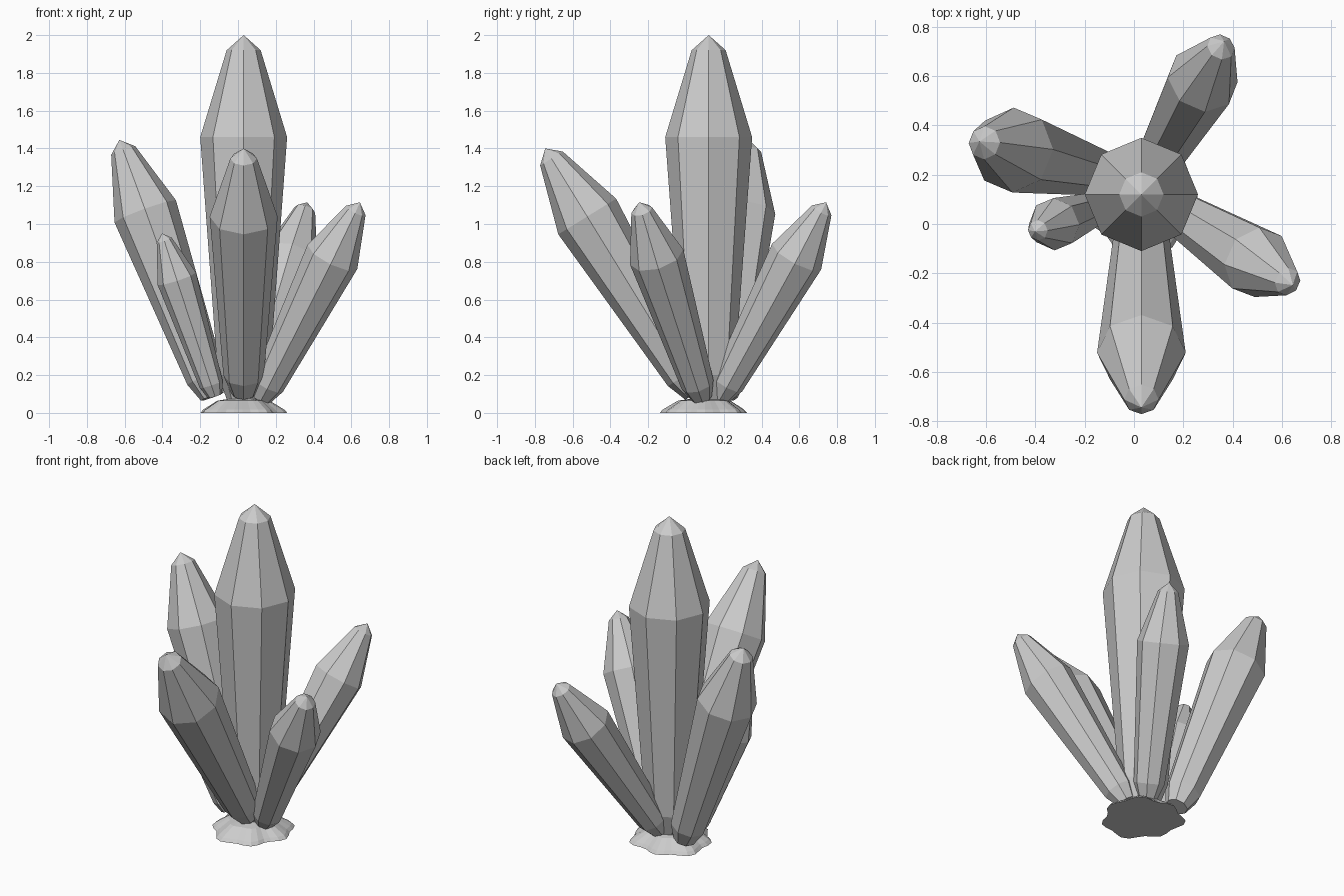
import bpy, bmesh, math
from mathutils import Vector

if "Cube" in bpy.data.objects:
    bpy.data.objects.remove(bpy.data.objects["Cube"])

# Crystal profile (radius, distance from foot) for a crystal 1.94 long
PROFILE = [(0.085, 0.0), (0.137, 0.14), (0.23, 1.40), (0.09, 1.86)]
LENGTH = 1.94
SIDES = 8


def make_object(name, bm):
    bmesh.ops.recalc_face_normals(bm, faces=bm.faces)
    mesh = bpy.data.meshes.new(name)
    bm.to_mesh(mesh)
    bm.free()
    obj = bpy.data.objects.new(name, mesh)
    bpy.context.collection.objects.link(obj)
    return obj


def skin(bm, rings, tip):
    """Join rings of points into a closed solid ending in a tip."""
    loops = [[bm.verts.new(p) for p in ring] for ring in rings]
    n = len(loops[0])
    top = bm.verts.new(tip)
    bm.faces.new(loops[0][::-1])
    for i in range(n):
        j = (i + 1) % n
        for a, b in zip(loops, loops[1:]):
            bm.faces.new((a[i], a[j], b[j], b[i]))
        bm.faces.new((loops[-1][i], loops[-1][j], top))


def crystal(name, foot, tip, radius):
    foot, tip = Vector(foot), Vector(tip)
    axis = tip - foot
    stretch = axis.length / LENGTH
    widen = radius / 0.23
    turn = Vector((0, 0, 1)).rotation_difference(axis)
    rings = []
    for r, h in PROFILE:
        ring = []
        for i in range(SIDES):
            a = math.tau * i / SIDES
            p = Vector((r * widen * math.cos(a), r * widen * math.sin(a), h * stretch))
            ring.append(foot + turn @ p)
        rings.append(ring)
    bm = bmesh.new()
    skin(bm, rings, tip)
    return make_object(name, bm)


# Central upright crystal and the leaning ones around it
crystal("main_crystal", (0.03, 0.12, 0.06), (0.03, 0.12, 2.0), 0.23)
crystal("front_crystal", (0.03, 0.053, 0.105), (0.03, -0.745, 1.40), 0.18)
crystal("left_crystal", (-0.136, 0.21, 0.086), (-0.628, 0.335, 1.445), 0.173)
crystal("small_left_crystal", (-0.122, 0.075, 0.09), (-0.402, -0.03, 0.95), 0.107)
crystal("right_crystal", (0.122, 0.085, 0.075), (0.645, -0.248, 1.115), 0.147)
crystal("back_crystal", (0.052, 0.18, 0.08), (0.366, 0.742, 1.115), 0.147)

# Wavy rock foot, flared at the ground
rings = []
for r, z, wave in [(0.222, 0.0, 0.022), (0.205, 0.018, 0.022), (0.135, 0.065, 0.01)]:
    ring = []
    for i in range(32):
        a = math.tau * i / 32
        rr = r + wave * (math.cos(7 * a + 0.4) * 0.7 + 0.5 * math.sin(3 * a))
        ring.append((0.025 + rr * math.cos(a), 0.1 + rr * math.sin(a), z))
    rings.append(ring)
bm = bmesh.new()
skin(bm, rings, (0.025, 0.1, 0.085))
make_object("rock_base", bm)
